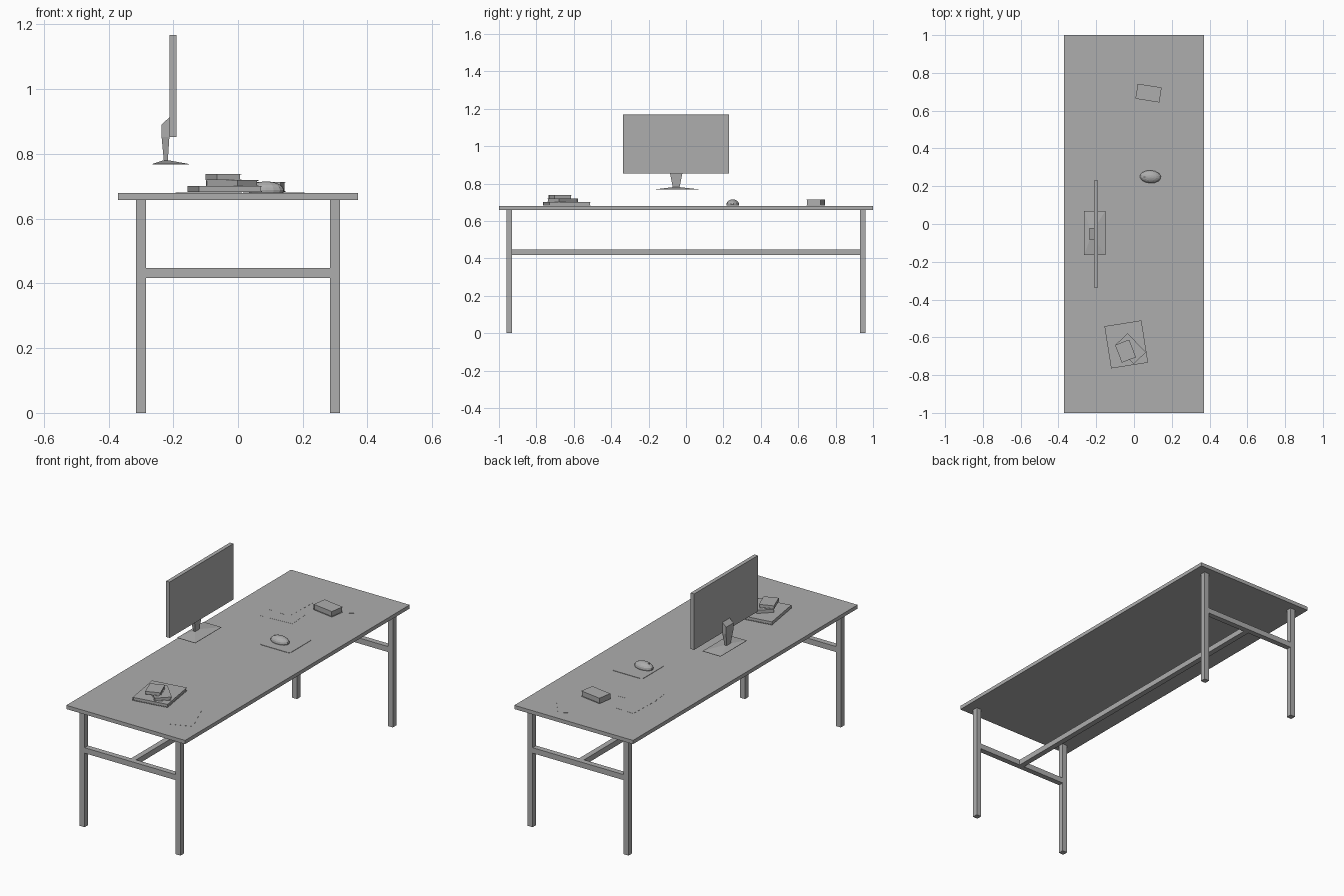
import bpy, bmesh, math
from mathutils import Matrix, Vector

if "Cube" in bpy.data.objects:
    bpy.data.objects.remove(bpy.data.objects["Cube"])

grey = bpy.data.materials.new("plain grey")
grey.diffuse_color = (0.42, 0.42, 0.42, 1)
grey.use_nodes = True
grey.node_tree.nodes["Principled BSDF"].inputs["Base Color"].default_value = grey.diffuse_color


def finish(bm, name):
    bmesh.ops.recalc_face_normals(bm, faces=bm.faces)
    me = bpy.data.meshes.new(name)
    bm.to_mesh(me)
    bm.free()
    me.materials.append(grey)
    ob = bpy.data.objects.new(name, me)
    bpy.context.collection.objects.link(ob)
    return ob


def add_box(bm, lo, hi):
    lo, hi = Vector(lo), Vector(hi)
    m = Matrix.Translation((lo + hi) / 2) @ Matrix.Diagonal((*(hi - lo), 1))
    return bmesh.ops.create_cube(bm, size=1, matrix=m)["verts"]


def box(name, lo, hi):
    bm = bmesh.new()
    add_box(bm, lo, hi)
    return finish(bm, name)


def loft(name, rings):
    """Closed solid through rectangles (x0, x1, y0, y1, z)."""
    bm = bmesh.new()
    loops = [[bm.verts.new(p) for p in
              ((a, c, z), (b, c, z), (b, d, z), (a, d, z))]
             for a, b, c, d, z in rings]
    for l0, l1 in zip(loops, loops[1:]):
        for i in range(4):
            j = (i + 1) % 4
            bm.faces.new((l0[i], l0[j], l1[j], l1[i]))
    bm.faces.new(loops[0])
    bm.faces.new(loops[-1])
    return finish(bm, name)


def place(ob, x, y, z, deg):
    ob.location = (x, y, z)
    ob.rotation_euler.z = math.radians(deg)
    return ob


def book(name, x, y, z, w, d, h, deg):
    # two covers, a spine and a slightly recessed page block
    bm = bmesh.new()
    t, r = 0.002, 0.003
    add_box(bm, (-w/2, -d/2, 0), (w/2, d/2, t))
    add_box(bm, (-w/2, -d/2, h - t), (w/2, d/2, h))
    add_box(bm, (-w/2, -d/2, t), (-w/2 + t, d/2, h - t))
    add_box(bm, (-w/2 + t, -d/2 + r, t), (w/2 - r, d/2 - r, h - t))
    place(finish(bm, name), x, y, z, deg)


# table
TOP = 0.679
box("tabletop", (-0.37, -1, 0.658), (0.37, 1, TOP))
for sy, side in ((-1, "front"), (1, "back")):
    for sx, hand in ((-1, "left"), (1, "right")):
        x, y = sx * 0.299, sy * 0.945
        box(f"{side}_{hand}_leg", (x - 0.0155, y - 0.0155, 0),
            (x + 0.0155, y + 0.0155, 0.658))
    box(f"{side}_rail", (-0.2835, sy * 0.945 - 0.0155, 0.417),
        (0.2835, sy * 0.945 + 0.0155, 0.448))
box("long_rail", (-0.0155, -0.9295, 0.417), (0.0155, 0.9295, 0.448))

# monitor panel with a shallow recessed screen
bm = bmesh.new()
add_box(bm, (-0.212, -0.337, 0.853), (-0.19, 0.231, 1.168))
bm.normal_update()
face = [f for f in bm.faces if f.normal.x > 0.9]
bmesh.ops.inset_region(bm, faces=face, thickness=0.006)
bmesh.ops.translate(bm, vec=(-0.001, 0, 0), verts=face[0].verts[:])
finish(bm, "monitor_panel")

# monitor stand: angled neck and shallow pyramid base
loft("monitor_neck", [(-0.229, -0.217, -0.07, -0.035, 0.777),
                      (-0.236, -0.212, -0.085, -0.02, 0.852),
                      (-0.236, -0.211, -0.085, -0.02, 0.891),
                      (-0.213, -0.211, -0.085, -0.02, 0.912)])
loft("monitor_base", [(-0.264, -0.152, -0.164, 0.07, 0.767),
                      (-0.264, -0.152, -0.164, 0.07, 0.769),
                      (-0.231, -0.214, -0.075, -0.03, 0.780)])

# mouse pad with rounded corners
bm = bmesh.new()
add_box(bm, (0.015, 0.168, TOP), (0.205, 0.368, TOP + 0.002))
edges = [e for e in bm.edges
         if abs(e.verts[0].co.z - e.verts[1].co.z) > 0.001]
bmesh.ops.bevel(bm, geom=edges, offset=0.016, segments=4, affect='EDGES',
                profile=0.5)
finish(bm, "mouse_pad")

# mouse: low domed shell with a flat underside
bm = bmesh.new()
bmesh.ops.create_uvsphere(bm, u_segments=14, v_segments=10, radius=1)
cut = bmesh.ops.bisect_plane(bm, geom=bm.verts[:] + bm.edges[:] + bm.faces[:],
                             plane_co=(0, 0, -0.25), plane_no=(0, 0, -1),
                             clear_outer=True)
bmesh.ops.holes_fill(bm, edges=[e for e in bm.edges if e.is_boundary])
bmesh.ops.scale(bm, vec=(0.056, 0.034, 0.027), verts=bm.verts)
place(finish(bm, "mouse"), 0.087, 0.25, 0.688, -3)
wheel = bmesh.new()
bmesh.ops.create_cone(wheel, cap_ends=True, segments=10, radius1=0.007,
                      radius2=0.007, depth=0.005,
                      matrix=Matrix.Translation((0.057, 0.25, 0.706))
                      @ Matrix.Rotation(math.pi / 2, 4, 'X'))
finish(wheel, "mouse_wheel")

# books
book("large_book", -0.041, -0.6375, 0.683, 0.198, 0.226, 0.018, 9)
book("middle_book", -0.018, -0.660, 0.701, 0.140, 0.090, 0.018, -46)
book("top_book", -0.045, -0.673, 0.719, 0.080, 0.100, 0.019, 21)
book("single_book", 0.077, 0.693, 0.683, 0.128, 0.080, 0.031, -9)

# loose paper sheets
sheets = [(-0.09, 0.53, 4), (-0.12, 0.635, 88), (0.138, 0.83, -52),
          (0.207, -0.777, -68)]
for i, (x, y, deg) in enumerate(sheets):
    place(box(f"paper_sheet_{i + 1}", (-0.098, -0.07, 0),
              (0.098, 0.07, 0.0006)), x, y, TOP + 0.0005 + i * 0.0003, deg)
